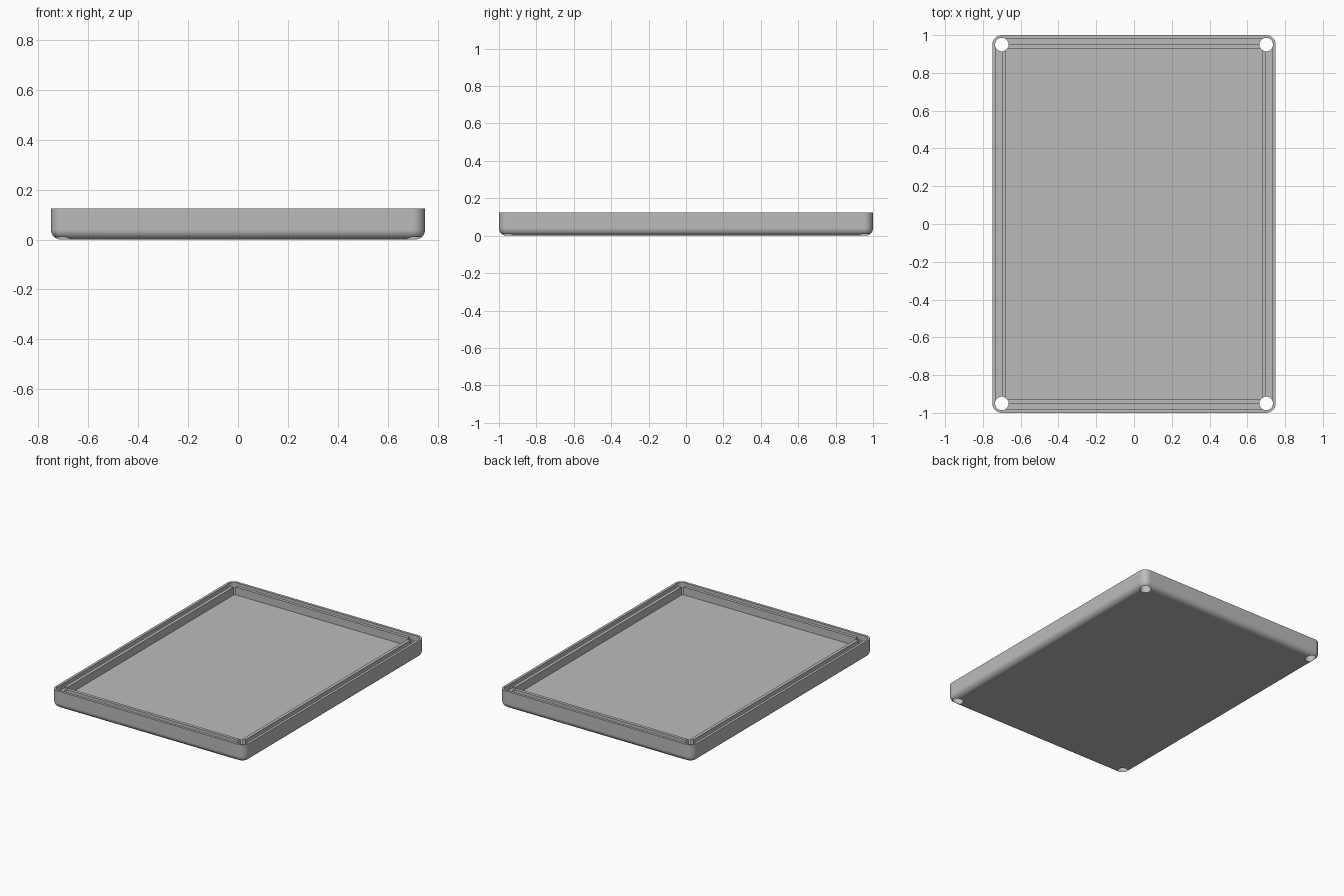
import bpy
import bmesh
from math import sin, cos, pi, radians

cube = bpy.data.objects.get("Cube")
if cube:
    bpy.data.objects.remove(cube, do_unlink=True)

HALF_X, HALF_Y, HEIGHT = 0.75, 1.0, 0.125
CORNER, FILLET = 0.05, 0.04
FLOOR_Z, GROOVE_Z = 0.07, 0.09
HOLE_RADIUS = 0.036
SEGMENTS = 8

# Plain grey plastic
grey = bpy.data.materials.new("grey plastic")
grey.use_nodes = True
colour = (0.5, 0.5, 0.5, 1)
grey.diffuse_color = colour
grey.node_tree.nodes["Principled BSDF"].inputs["Base Color"].default_value = colour


def rounded_ring(bm, inset, z):
    """Rounded rectangle of vertices, inset from the outer wall."""
    r = max(CORNER - inset, 0.003)
    cx, cy = HALF_X - inset - r, HALF_Y - inset - r
    ring = []
    for quarter, (sx, sy) in enumerate(((1, 1), (-1, 1), (-1, -1), (1, -1))):
        for i in range(SEGMENTS + 1):
            a = (quarter + i / SEGMENTS) * pi / 2
            ring.append(bm.verts.new((sx * cx + r * cos(a), sy * cy + r * sin(a), z)))
    return ring


# Wall section: rounded bottom edge, outer wall, rim, groove, inner lip, floor
section = []
for i in range(SEGMENTS + 1):
    a = i / SEGMENTS * pi / 2
    section.append((FILLET * (1 - sin(a)), FILLET * (1 - cos(a))))
section += [(0, HEIGHT), (0.018, HEIGHT), (0.018, GROOVE_Z), (0.05, GROOVE_Z),
            (0.05, HEIGHT), (0.072, HEIGHT), (0.072, FLOOR_Z)]

bm = bmesh.new()
rings = [rounded_ring(bm, inset, z) for inset, z in section]
count = len(rings[0])
for low, high in zip(rings, rings[1:]):
    for i in range(count):
        j = (i + 1) % count
        bm.faces.new((low[i], low[j], high[j], high[i]))
bm.faces.new(list(reversed(rings[0])))
bm.faces.new(rings[-1])
bmesh.ops.recalc_face_normals(bm, faces=bm.faces)
mesh = bpy.data.meshes.new("tray")
bm.to_mesh(mesh)
bm.free()
mesh.materials.append(grey)
tray = bpy.data.objects.new("tray", mesh)
bpy.context.collection.objects.link(tray)

# Screw holes through the four corners
bm = bmesh.new()
for sx in (-1, 1):
    for sy in (-1, 1):
        made = bmesh.ops.create_cone(bm, cap_ends=True, segments=32, radius1=HOLE_RADIUS,
                                     radius2=HOLE_RADIUS, depth=0.5)
        bmesh.ops.translate(bm, verts=made["verts"],
                            vec=(sx * (HALF_X - 0.05), sy * (HALF_Y - 0.05), 0))
mesh = bpy.data.meshes.new("hole_cutter")
bm.to_mesh(mesh)
bm.free()
mesh.materials.append(grey)
cutter = bpy.data.objects.new("hole_cutter", mesh)
bpy.context.collection.objects.link(cutter)
cutter.hide_render = True

for other in bpy.context.selected_objects:
    other.select_set(False)
tray.select_set(True)
bpy.context.view_layer.objects.active = tray
holes = tray.modifiers.new("corner holes", "BOOLEAN")
holes.operation = "DIFFERENCE"
holes.solver = "EXACT"
holes.object = cutter
bpy.ops.object.modifier_apply(modifier=holes.name)
bpy.data.objects.remove(cutter, do_unlink=True)

# Smooth rounded edges with crisp steps
bpy.ops.object.shade_smooth_by_angle(angle=radians(30))
weighted = tray.modifiers.new("flat face normals", "WEIGHTED_NORMAL")
weighted.keep_sharp = True
